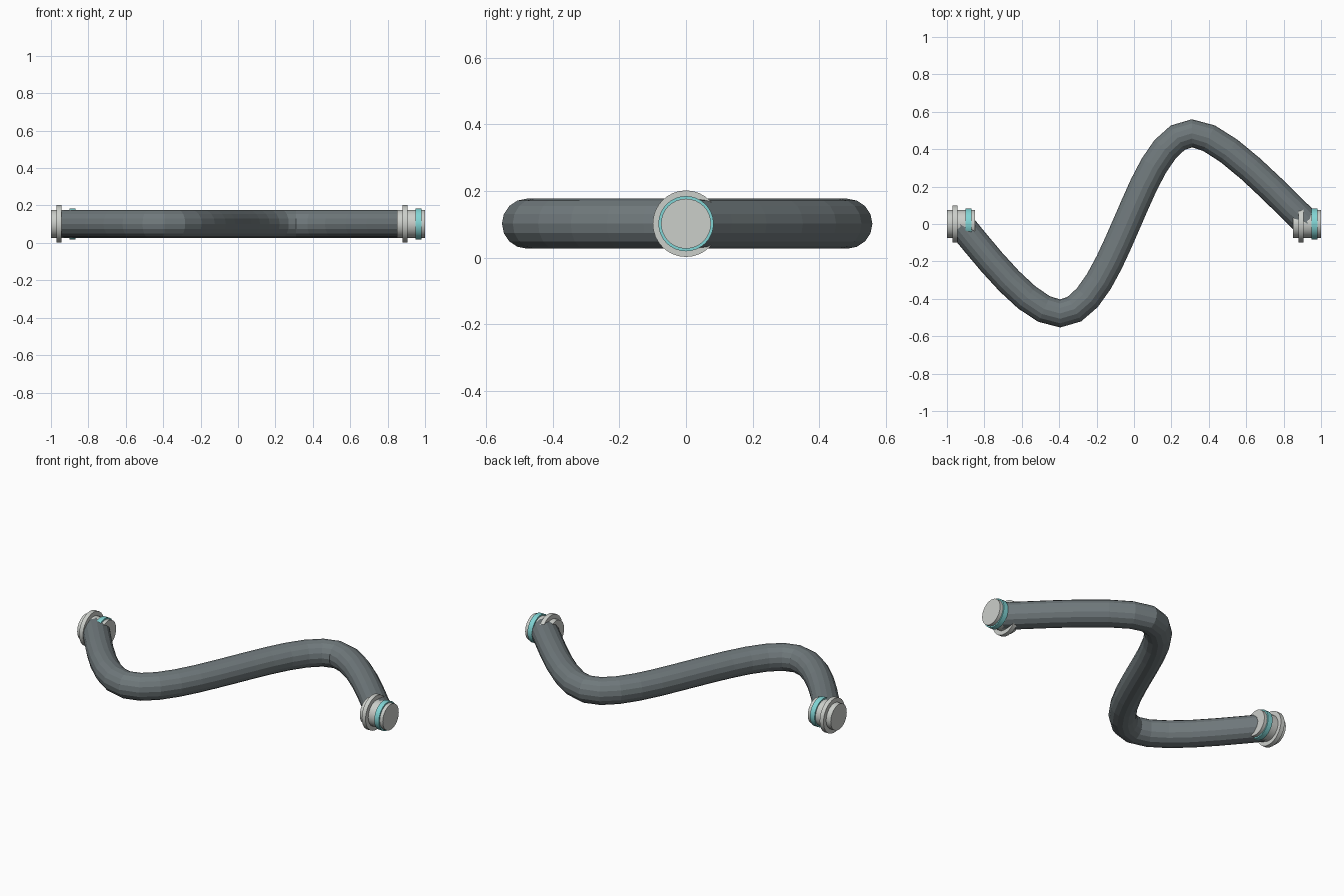
import bpy
from math import pi

cube = bpy.data.objects.get("Cube")
if cube:
    bpy.data.objects.remove(cube, do_unlink=True)


def make_material(name, rgb):
    mat = bpy.data.materials.new(name)
    mat.use_nodes = True
    color = (*rgb, 1)
    mat.diffuse_color = color
    mat.node_tree.nodes["Principled BSDF"].inputs["Base Color"].default_value = color
    return mat


rubber = make_material("dark grey rubber", (0.16, 0.19, 0.20))
metal = make_material("light grey metal", (0.60, 0.62, 0.59))
teal = make_material("teal seal", (0.22, 0.66, 0.66))

AXIS_Z = 0.102
HOSE_RADIUS = 0.075


# Short cylinder lying along x, from x0 to x1
def disc(name, x0, x1, radius, mat):
    bpy.ops.mesh.primitive_cylinder_add(
        vertices=32, radius=radius, depth=x1 - x0,
        location=((x0 + x1) / 2, 0, AXIS_Z), rotation=(0, pi / 2, 0))
    obj = bpy.context.object
    obj.name = name
    obj.data.materials.append(mat)
    bpy.ops.object.shade_smooth_by_angle(angle=pi / 6)


# End fitting: sleeve, flange and seal ring, starting at x
def fitting(side, x):
    disc(side + "_sleeve", x, x + 0.15, 0.075, metal)
    disc(side + "_flange", x + 0.03, x + 0.055, 0.1, metal)
    disc(side + "_seal_ring", x + 0.1, x + 0.13, 0.083, teal)


fitting("right", -1)
fitting("left", 0.85)

# S-shaped hose: (point, tangent handle offset)
path = [
    ((-0.93, 0), (0.15, -0.18)),
    ((-0.395, -0.478), (0.16, 0)),
    ((-0.04, 0), (0.08, 0.18)),
    ((0.31, 0.485), (0.16, 0)),
    ((0.93, 0), (0.15, -0.14)),
]
curve = bpy.data.curves.new("hose", "CURVE")
curve.dimensions = "3D"
curve.bevel_depth = HOSE_RADIUS
curve.bevel_resolution = 6
curve.use_fill_caps = True
spline = curve.splines.new("BEZIER")
spline.bezier_points.add(len(path) - 1)
spline.resolution_u = 6
spline.use_smooth = False
for point, ((x, y), (dx, dy)) in zip(spline.bezier_points, path):
    point.handle_left_type = point.handle_right_type = "FREE"
    point.co = (x, y, AXIS_Z)
    point.handle_left = (x - dx, y - dy, AXIS_Z)
    point.handle_right = (x + dx, y + dy, AXIS_Z)
hose = bpy.data.objects.new("hose", curve)
curve.materials.append(rubber)
bpy.context.collection.objects.link(hose)

# Turn the hose into a mesh
bpy.ops.object.select_all(action="DESELECT")
hose.select_set(True)
bpy.context.view_layer.objects.active = hose
bpy.ops.object.convert(target="MESH")
